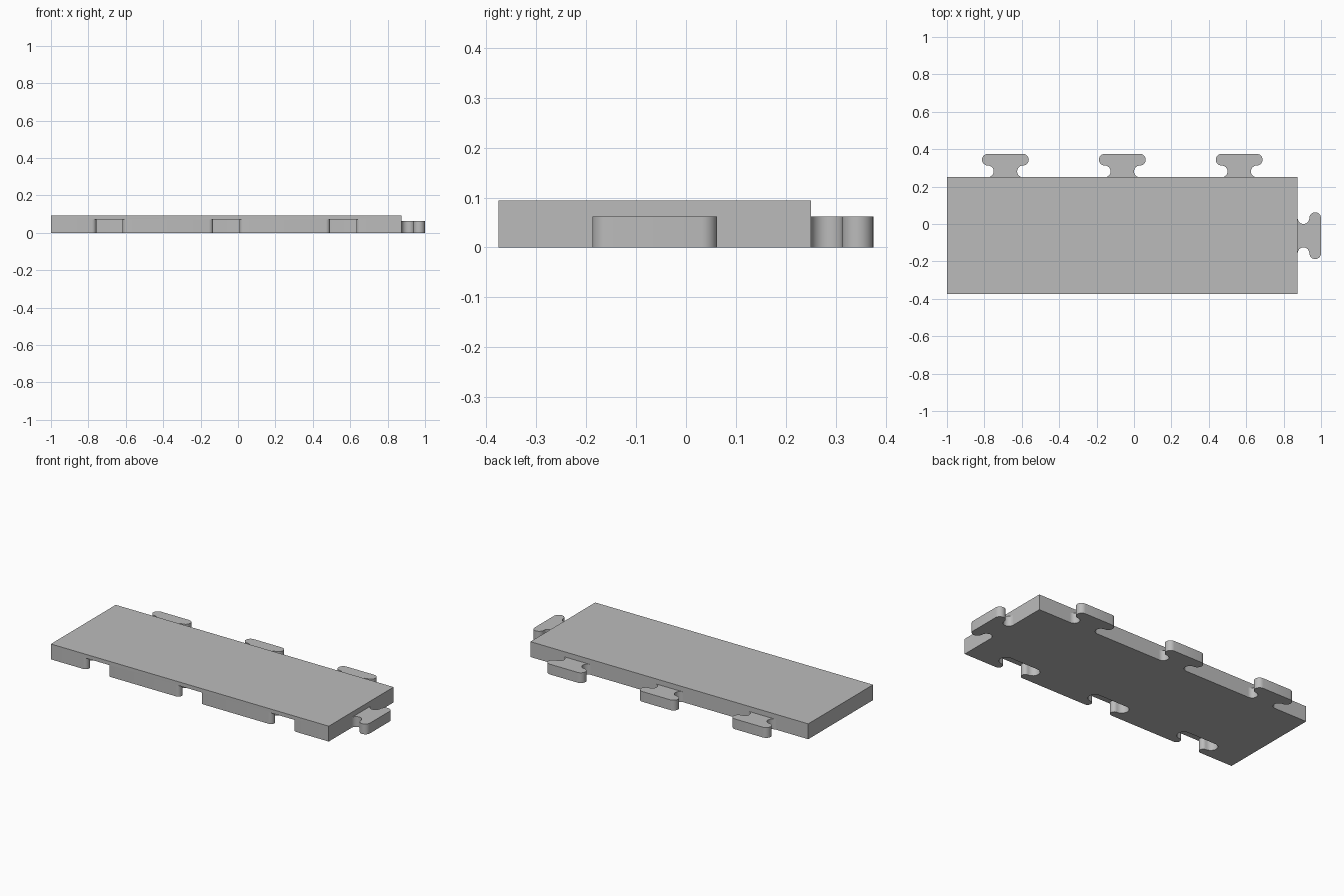
import bpy, bmesh, math
from mathutils import Matrix, Vector

cube = bpy.data.objects.get("Cube")
if cube:
    bpy.data.objects.remove(cube)

grey = bpy.data.materials.new("plain grey")
grey.use_nodes = True
colour = (0.5, 0.5, 0.5, 1)
grey.diffuse_color = colour
grey.node_tree.nodes["Principled BSDF"].inputs["Base Color"].default_value = colour

U = 1 / 32           # modelling unit: radius of the connector curves
GAP = U / 4          # clearance of the sockets
STEPS = 12
LEFT, RIGHT, FRONT, BACK = -1, 0.875, -0.375, 0.25
CENTRES = (-0.6875, -0.0625, 0.5625)


def prism(name, outline, bottom, top, matrix=None):
    """Extrude a flat outline between two heights."""
    bm = bmesh.new()
    face = bm.faces.new([bm.verts.new((x, y, bottom)) for x, y in outline])
    new = bmesh.ops.extrude_face_region(bm, geom=[face])["geom"]
    verts = [v for v in new if isinstance(v, bmesh.types.BMVert)]
    bmesh.ops.translate(bm, verts=verts, vec=Vector((0, 0, top - bottom)))
    bmesh.ops.recalc_face_normals(bm, faces=bm.faces)
    mesh = bpy.data.meshes.new(name)
    bm.to_mesh(mesh)
    bm.free()
    mesh.materials.append(grey)
    ob = bpy.data.objects.new(name, mesh)
    bpy.context.collection.objects.link(ob)
    if matrix:
        ob.matrix_world = matrix
    return ob


def connector(neck, head, tail=0):
    """T-shaped outline: concave neck curves of one radius, rounded head of another."""
    side = [(3 * U, -tail)] if tail else []
    for i in range(STEPS + 1):
        a = math.pi * i / STEPS
        side.append((3 * U - neck * math.sin(a), neck - neck * math.cos(a)))
    for i in range(1, STEPS + 1):
        a = math.pi * i / STEPS
        side.append((3 * U + head * math.sin(a), 2 * neck + head - head * math.cos(a)))
    return side + [(-x, y) for x, y in reversed(side)]


# Slab
slab = prism("slab", [(LEFT, FRONT), (RIGHT, FRONT), (RIGHT, BACK), (LEFT, BACK)], 0, 3 * U)

# Sockets cut into the underside along the front edge
cutters = []
for x in CENTRES:
    cutter = prism("socket_cutter", connector(U - GAP, U + GAP, U), -U, 2 * U + GAP,
                   Matrix.Translation((x, FRONT, 0)))
    cutter.hide_render = True
    mod = slab.modifiers.new("socket", "BOOLEAN")
    mod.operation, mod.solver, mod.object = "DIFFERENCE", "EXACT", cutter
    cutters.append(cutter)
bpy.context.view_layer.update()
slab.data = bpy.data.meshes.new_from_object(
    slab.evaluated_get(bpy.context.evaluated_depsgraph_get()))
slab.modifiers.clear()
for cutter in cutters:
    bpy.data.objects.remove(cutter)

# Tabs along the back edge and one on the left end
tab = connector(U, U)
parts = [slab]
for n, x in enumerate(CENTRES):
    parts.append(prism(f"back_tab_{n + 1}", tab, 0, 2 * U, Matrix.Translation((x, BACK, 0))))
parts.append(prism("end_tab", tab, 0, 2 * U,
                   Matrix.Translation((RIGHT, -2 * U, 0)) @ Matrix.Rotation(-math.pi / 2, 4, "Z")))

# Smooth curved walls, crisp edges
bpy.ops.object.select_all(action="DESELECT")
for ob in parts:
    ob.select_set(True)
bpy.context.view_layer.objects.active = slab
bpy.ops.object.shade_smooth_by_angle(angle=math.radians(30))
